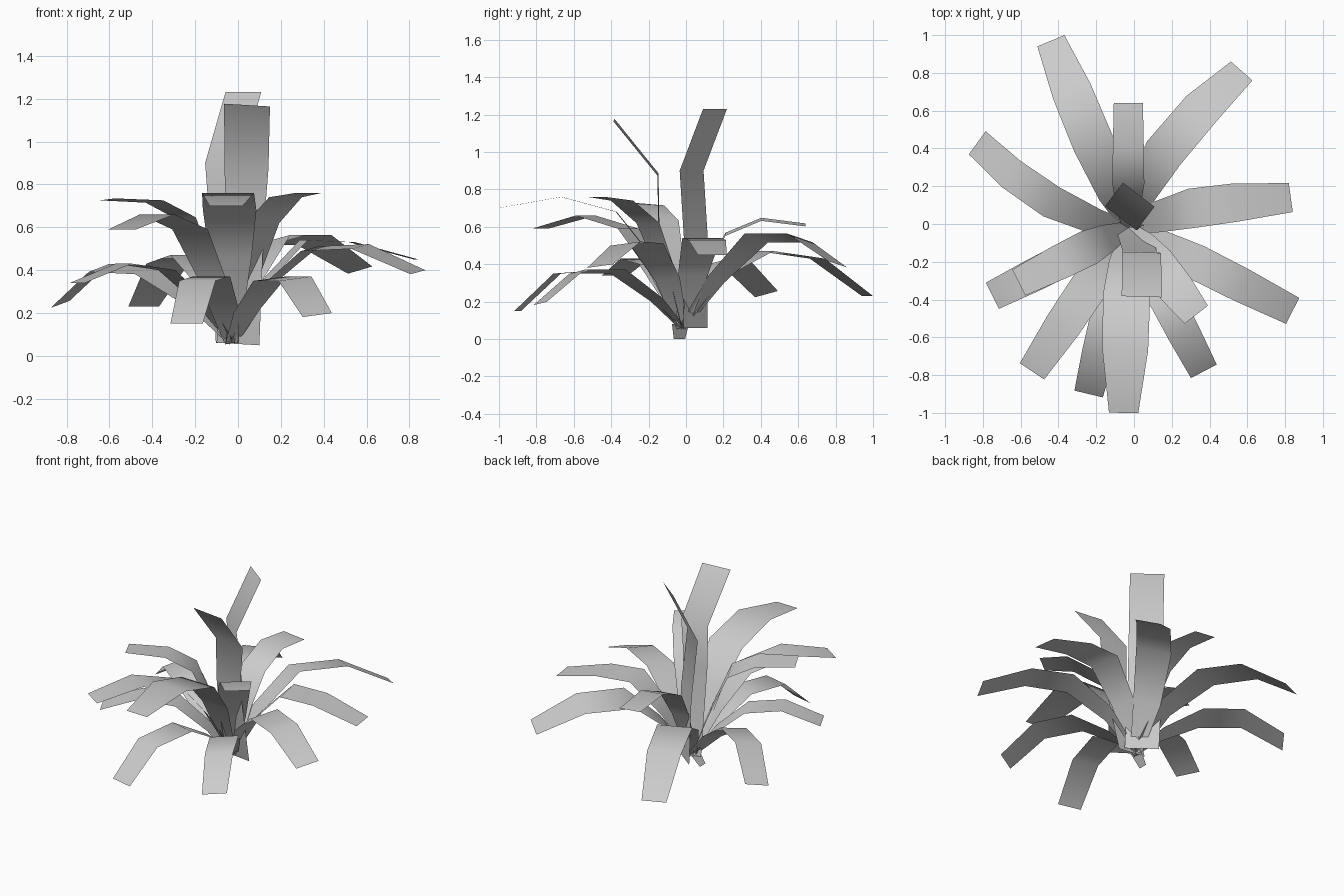
import bpy
from mathutils import Vector


def ribbon(name, centres, sides, widths):
    """Single-sided leaf strip: one quad wide, swept along its midrib."""
    verts = []
    for c, s, w in zip(centres, sides, widths):
        verts += [c - s * w / 2, c + s * w / 2]
    faces = [(2 * i, 2 * i + 1, 2 * i + 3, 2 * i + 2) for i in range(len(centres) - 1)]
    mesh = bpy.data.meshes.new(name)
    mesh.from_pydata([tuple(v) for v in verts], [], faces)
    for p in mesh.polygons:
        p.use_smooth = True
    ob = bpy.data.objects.new(name, mesh)
    bpy.context.collection.objects.link(ob)
    return ob


def arching_leaf(i, tip, z1, row2, row3, width, bow=0.0, tilt=0.0):
    """Leaf arching from the heart to its tip; rows are (fraction along, height)."""
    base = Vector((-0.03, -0.02, 0.06))
    tip = Vector(tip)
    flat = Vector((tip.x - base.x, tip.y - base.y, 0))
    side = Vector((-flat.y, flat.x, 0)).normalized()
    pts = [base]
    for (f, z), b in zip(((0.18, z1), row2, row3), (0.7, 1.0, 0.7)):
        p = base + flat * f + side * bow * b
        p.z = z
        pts.append(p)
    pts.append(tip)
    ws = [0.07, width * 0.78, width, width * 0.97, 0.155]
    # width direction follows the bowed midrib a little, plus the sideways tilt
    sides = []
    for k in range(5):
        d = pts[min(k + 1, 4)] - pts[max(k - 1, 0)]
        s = Vector((-d.y, d.x, 0)).normalized()
        s = (s + side).normalized()
        s.z = tilt
        sides.append(s.normalized())
    return ribbon(f"arching_leaf_{i}", pts, sides, ws)


# arching leaves: tip, height near heart, two midrib points, width, bow, tilt
leaves = [
    ((-0.44, 0.97, 0.23), 0.32, (0.45, 0.47), (0.73, 0.43), 0.22),
    ((0.57, 0.81, 0.40), 0.32, (0.42, 0.54), (0.72, 0.54), 0.22, 0.08, -0.22),
    ((0.83, 0.14, 0.45), 0.34, (0.40, 0.54), (0.66, 0.53), 0.21, 0.04),
    ((0.84, -0.46, 0.39), 0.32, (0.42, 0.50), (0.69, 0.51), 0.19, 0, 0.12),
    ((0.37, -0.78, 0.19), 0.21, (0.45, 0.36), (0.74, 0.36), 0.18, 0, 0.12),
    ((0.33, -0.48, 0.76), 0.36, (0.40, 0.62), (0.70, 0.74), 0.20),
    ((-0.055, -1.0, 0.70), 0.46, (0.36, 0.68), (0.66, 0.76), 0.25),
    ((-0.24, -0.90, 0.15), 0.23, (0.45, 0.37), (0.76, 0.35), 0.18),
    ((-0.54, -0.78, 0.59), 0.36, (0.38, 0.59), (0.68, 0.66), 0.20),
    ((-0.75, -0.38, 0.34), 0.24, (0.42, 0.40), (0.70, 0.43), 0.18),
    ((-0.61, -0.31, 0.73), 0.37, (0.36, 0.64), (0.62, 0.72), 0.19, 0, 0.06),
    ((-0.83, 0.43, 0.24), 0.24, (0.46, 0.40), (0.74, 0.41), 0.18, 0.08, -0.22),
    ((-0.03, 0.64, 0.61), 0.37, (0.35, 0.56), (0.64, 0.64), 0.17, 0, 0.1),
]
for i, leaf in enumerate(leaves):
    arching_leaf(i + 1, *leaf)

# two upright young leaves with a single bend
side = Vector((1, -0.03, -0.06)).normalized()
ribbon("upright_leaf_front",
       [Vector(p) for p in ((0.0, -0.02, 0.055), (0.03, -0.145, 0.60),
                            (0.04, -0.15, 0.88), (0.042, -0.385, 1.17))],
       [side] * 4, [0.20, 0.18, 0.205, 0.215])
side = Vector((0.17, -0.13, 0)).normalized()
ribbon("upright_leaf_back",
       [Vector(p) for p in ((-0.02, 0.05, 0.06), (-0.04, 0.055, 0.5),
                            (-0.07, 0.03, 0.90), (0.025, 0.155, 1.23))],
       [side] * 4, [0.21] * 4)

# short root stub below the heart
ribbon("root_stub",
       [Vector((-0.10, -0.035, 0.0)), Vector((-0.04, -0.03, 0.08))],
       [Vector((0, 1, 0))] * 2, [0.06, 0.09])
